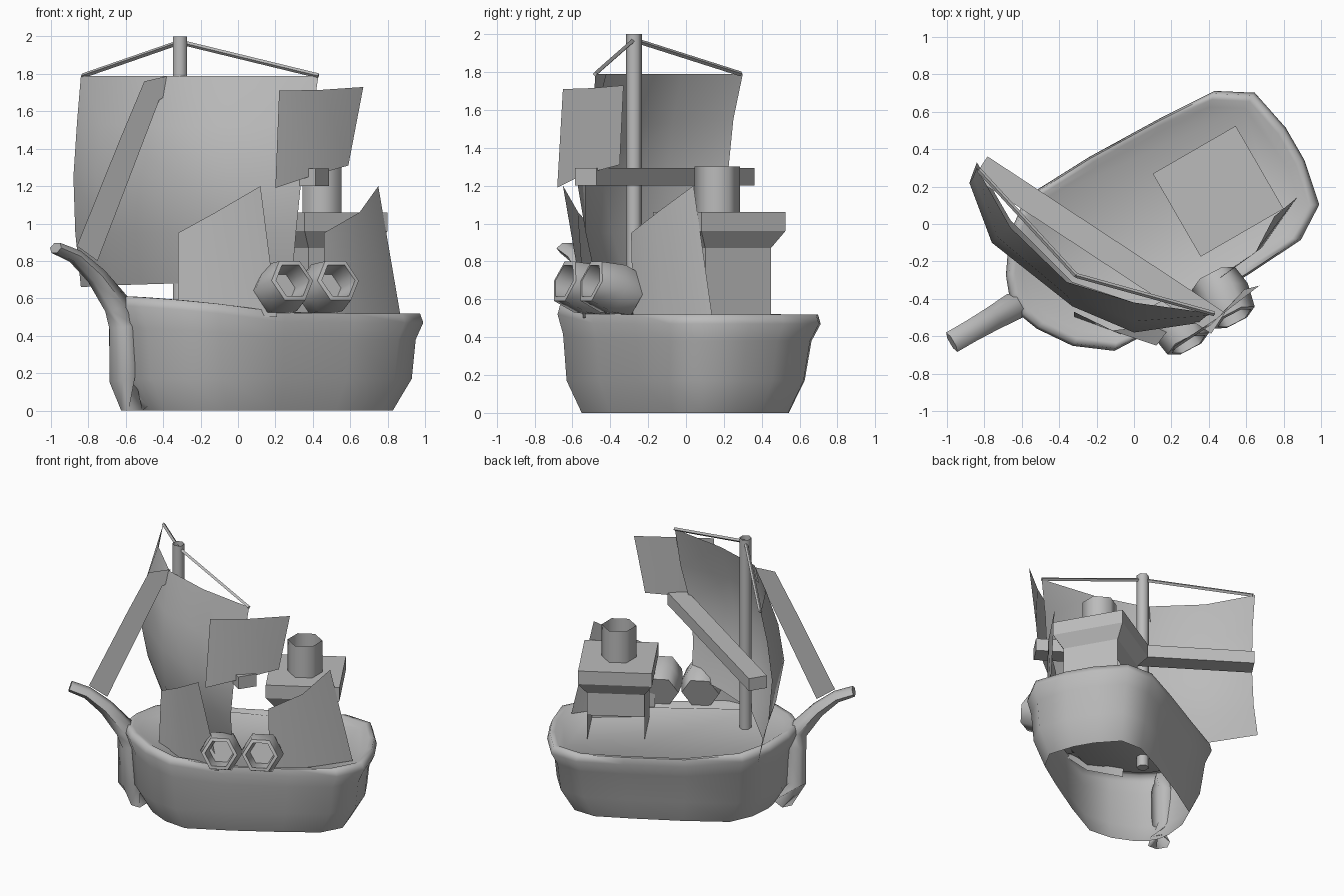
import bpy, bmesh, math
from mathutils import Vector

if "Cube" in bpy.data.objects:
    bpy.data.objects.remove(bpy.data.objects["Cube"])

grey = bpy.data.materials.new("plain_grey")
grey.diffuse_color = (0.5, 0.5, 0.5, 1)
grey.use_nodes = True
grey.node_tree.nodes["Principled BSDF"].inputs["Base Color"].default_value = grey.diffuse_color

ANG = math.radians(30)      # heading of the hull
MID = -0.06                 # sideways offset of the keel line


def world(u, v, z):
    """Ship coordinates (along, across, up) to world."""
    c, s = math.cos(ANG), math.sin(ANG)
    return Vector((u * c - v * s, u * s + v * c, z))


def finish(name, bm, angle=40):
    bmesh.ops.recalc_face_normals(bm, faces=bm.faces)
    me = bpy.data.meshes.new(name)
    bm.to_mesh(me)
    bm.free()
    ob = bpy.data.objects.new(name, me)
    bpy.context.collection.objects.link(ob)
    me.materials.append(grey)
    bpy.context.view_layer.objects.active = ob
    ob.select_set(True)
    bpy.ops.object.shade_smooth_by_angle(angle=math.radians(angle))
    ob.select_set(False)
    return ob


def skin(bm, rings, closed=True):
    """Bridge rows of points with quads, return the vertex rows."""
    rows = [[bm.verts.new(p) for p in r] for r in rings]
    n = len(rows[0])
    for a, b in zip(rows, rows[1:]):
        for i in range(n if closed else n - 1):
            j = (i + 1) % n
            bm.faces.new((a[i], a[j], b[j], b[i]))
    return rows


def tube(name, pts, radii, sides=6, caps=(True, True), angle=65, flats=None, turn=0.0, axis=None):
    """Polygonal tube along a path; flats squash its height, turn rolls it."""
    pts = [Vector(p) for p in pts]
    flats = flats or [1.0] * len(pts)
    rings = []
    for i, p in enumerate(pts):
        t = Vector(axis) if axis else Vector()
        if i and not axis:
            t += (p - pts[i - 1]).normalized()
        if i < len(pts) - 1 and not axis:
            t += (pts[i + 1] - p).normalized()
        t.normalize()
        ref = Vector((0, 0, 1)) if abs(t.z) < 0.95 else Vector((-math.sin(ANG), math.cos(ANG), 0))
        a = t.cross(ref).normalized()
        b = a.cross(t) * flats[i]
        ring = []
        for k in range(sides):
            f = k * math.tau / sides + turn
            q = p + radii[i] * (a * math.cos(f) + b * math.sin(f))
            q.z = max(q.z, 0.0)
            ring.append(q)
        rings.append(ring)
    bm = bmesh.new()
    rows = skin(bm, rings)
    if caps[0]:
        bm.faces.new(rows[0][::-1])
    if caps[1]:
        bm.faces.new(rows[-1])
    return finish(name, bm, angle)


def sheet(name, *rows):
    """Thin cloth or board from rows of points."""
    bm = bmesh.new()
    skin(bm, rows, closed=False)
    return finish(name, bm, 60)


# hull: half outline mirrored about the keel line, open underneath
half = [(-0.77, 0.06), (-0.73, 0.165), (-0.61, 0.34), (-0.43, 0.475), (-0.03, 0.49),
        (0.4, 0.48), (0.73, 0.46), (0.91, 0.345), (0.96, 0.1)]
outline = half + [(u, -w) for u, w in reversed(half)]
# height, length scale, width scale, sideways shift
layers = [(0.0, 0.81, 0.77, -0.02), (0.17, 0.925, 0.89, -0.02), (0.38, 0.95, 0.94, -0.01),
          (0.47, 1.0, 1.0, 0), (0.52, 0.98, 0.98, 0), (0.52, 0.94, 0.93, 0), (0.495, 0.89, 0.87, 0)]
rings = []
for z, ku, kv, dv in layers:
    ring = []
    for u, w in outline:
        rise = 0.09 * max(0.0, -u / 0.77) * min(1, max(0, z - 0.17) / 0.3)
        ring.append(world(0.1 + (u - 0.1) * ku, MID + dv + w * kv, z + rise))
    rings.append(ring)
bm = bmesh.new()
rows = skin(bm, rings)
bm.faces.new(rows[-1])      # deck
finish("hull", bm, 75)

# stem post running up into the bowsprit
stem = [(-1.16, 0.87), (-1.04, 0.825), (-0.91, 0.72), (-0.775, 0.56), (-0.75, 0.45), (-0.75, 0.17), (-0.67, 0.0)]
tube("bowsprit", [world(u, MID, z) for u, z in stem], [0.06, 0.06, 0.065, 0.075, 0.08, 0.08, 0.08],
     caps=(True, False), flats=[0.55, 0.65, 0.8, 1, 1, 1, 1])

# flat stay board in the keel plane
bm = bmesh.new()
bm.faces.new([bm.verts.new(world((x - 0.031) / 0.866, MID, z)) for x, z in
              [(-0.37, 1.79), (-0.5, 1.76), (-0.63, 1.45), (-0.86, 0.88), (-0.75, 0.80), (-0.42, 1.66), (-0.39, 1.68)]])
finish("stay_board", bm)

# mast, yard and ropes
tube("mast", [(-0.31, -0.275, 0.47), (-0.31, -0.275, 2.0)], [0.043, 0.043], caps=(True, False))
tube("yard", [(-0.82, 0.305, 1.247), (0.45, -0.53, 1.247)], [0.095, 0.095], 4,
     flats=[0.7, 0.7], turn=math.pi / 4)
for name, end in (("left_rope", (-0.83, 0.29, 1.79)), ("right_rope", (0.43, -0.48, 1.79))):
    tube(name, [(-0.31, -0.275, 1.97), end], [0.013, 0.013], 4)

# billowing main sail
sheet("main_sail",
      [(-0.84, 0.30, 1.79), (-0.66, -0.02, 1.79), (-0.36, -0.31, 1.79), (0.0, -0.42, 1.79), (0.43, -0.48, 1.79)],
      [(-0.86, 0.25, 1.55), (-0.73, -0.07, 1.53), (-0.35, -0.39, 1.52), (0.0, -0.52, 1.52), (0.39, -0.49, 1.52)],
      [(-0.88, 0.22, 1.25), (-0.76, -0.10, 1.25), (-0.33, -0.44, 1.25), (0.0, -0.58, 1.25), (0.34, -0.53, 1.25)],
      [(-0.87, 0.25, 0.95), (-0.72, -0.06, 0.95), (-0.34, -0.39, 0.95), (0.0, -0.52, 0.95), (0.31, -0.53, 0.95)],
      [(-0.84, 0.33, 0.66), (-0.66, 0.02, 0.67), (-0.33, -0.31, 0.68), (0.0, -0.42, 0.70), (0.29, -0.48, 0.72)])

# pennant and the two side boards
sheet("pennant",
      [(0.22, -0.65, 1.71), (0.45, -0.50, 1.715), (0.67, -0.33, 1.73)],
      [(0.20, -0.68, 1.19), (0.41, -0.54, 1.26), (0.59, -0.35, 1.31)])
sheet("front_side_board",
      [(-0.32, -0.47, 0.95), (-0.12, -0.57, 1.06), (0.12, -0.65, 1.20)],
      [(-0.32, -0.50, 0.50), (-0.07, -0.59, 0.50), (0.21, -0.53, 0.50)])
sheet("rear_side_board",
      [(0.46, -0.29, 0.95), (0.65, -0.15, 1.06), (0.75, 0.04, 1.20)],
      [(0.46, -0.28, 0.50), (0.68, -0.13, 0.50), (0.87, 0.14, 0.50)])

# cabin with flared roof, open below its far wall
bm = bmesh.new()
rings = []
for z, h in [(0.48, 0.2), (0.70, 0.2), (0.87, 0.2), (0.96, 0.256), (1.06, 0.256)]:
    rings.append([Vector((0.45, 0.175, z)) + world(a * h, b * h, 0) for a, b in [(-1, -1), (1, -1), (1, 1), (-1, 1)]])
rows = skin(bm, rings)
bm.faces.new(rows[-1])
bm.faces.remove(bm.faces.get((rows[0][2], rows[0][3], rows[1][3], rows[1][2])))
finish("cabin", bm, 30)

# open chimney
tube("chimney", [(0.45, 0.165, 1.06), (0.45, 0.165, 1.3)], [0.12, 0.12], caps=(False, False))

# pair of hollow hexagonal cannons
for name, x, y in (("left_cannon", 0.19, -0.45), ("right_cannon", 0.435, -0.31)):
    rear = Vector((x, y, 0.63))
    d = Vector((0.1, -0.19, 0.065))
    tube(name, [rear - 0.1 * d, rear + 0.4 * d, rear + d, rear + 1.02 * d, rear + 0.4 * d],
         [0.13, 0.15, 0.125, 0.1, 0.085], axis=d)
